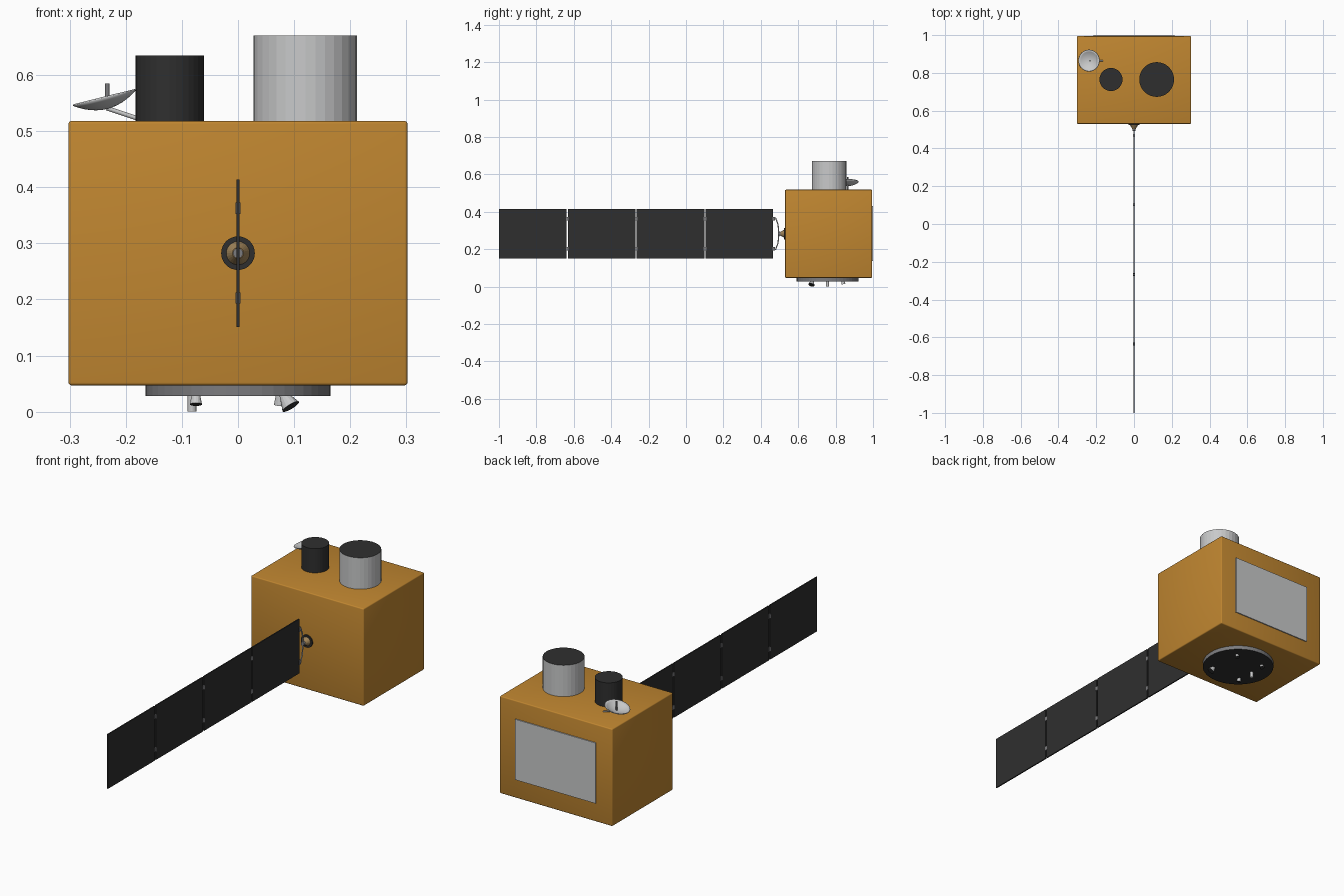
import bpy, bmesh, math
from mathutils import Vector

cube = bpy.data.objects.get("Cube")
if cube:
    bpy.data.objects.remove(cube, do_unlink=True)


def material(name, r, g, b):
    m = bpy.data.materials.new(name)
    m.use_nodes = True
    m.diffuse_color = (r, g, b, 1)
    m.node_tree.nodes["Principled BSDF"].inputs["Base Color"].default_value = (r, g, b, 1)
    return m


GOLD = material("gold foil", 0.53, 0.24, 0.03)
BLACK = material("black", 0.028, 0.028, 0.028)
SILVER = material("silver", 0.58, 0.585, 0.59)
GREY = material("mid grey", 0.2, 0.2, 0.21)
TAN = material("tan metal", 0.35, 0.23, 0.1)


def finish(name, bm, *mats):
    bmesh.ops.recalc_face_normals(bm, faces=bm.faces)
    mesh = bpy.data.meshes.new(name)
    bm.to_mesh(mesh)
    bm.free()
    for m in mats:
        mesh.materials.append(m)
    ob = bpy.data.objects.new(name, mesh)
    bpy.context.collection.objects.link(ob)
    return ob


def smooth(ob):
    bpy.ops.object.select_all(action='DESELECT')
    ob.select_set(True)
    bpy.context.view_layer.objects.active = ob
    bpy.ops.object.shade_smooth_by_angle(angle=math.radians(40))


def box(name, lo, hi, mat, bevel=0):
    lo, hi = Vector(lo), Vector(hi)
    bm = bmesh.new()
    bmesh.ops.create_cube(bm, size=1)
    bmesh.ops.scale(bm, vec=hi - lo, verts=bm.verts)
    bmesh.ops.translate(bm, vec=(lo + hi) / 2, verts=bm.verts)
    if bevel:
        bmesh.ops.bevel(bm, geom=bm.edges[:], offset=bevel, segments=3,
                        profile=0.5, affect='EDGES')
    return finish(name, bm, mat)


def rod(name, a, b, r1, r2, mat, end_mat=None, sides=16):
    """Cylinder or cone from a to b; the end at b may have its own colour."""
    a, b = Vector(a), Vector(b)
    axis = b - a
    bm = bmesh.new()
    bmesh.ops.create_cone(bm, cap_ends=True, segments=sides, radius1=r1,
                          radius2=r2, depth=axis.length)
    for f in bm.faces:
        if f.calc_center_median().z > axis.length * 0.49:
            f.material_index = 1 if end_mat else 0
    turn = axis.to_track_quat('Z', 'Y').to_matrix()
    bmesh.ops.rotate(bm, matrix=turn, verts=bm.verts)
    bmesh.ops.translate(bm, vec=(a + b) / 2, verts=bm.verts)
    ob = finish(name, bm, *([mat, end_mat] if end_mat else [mat]))
    return ob


# Main body and rear radiator
smooth(box("body", (-0.302, 0.53, 0.047), (0.302, 0.995, 0.518), GOLD, 0.005))
box("rear_radiator", (-0.215, 0.99, 0.137), (0.215, 1.0, 0.43), SILVER)

# Instrument barrels on top
rod("large_barrel", (0.12, 0.765, 0.515), (0.12, 0.765, 0.67), 0.092, 0.092,
    SILVER, BLACK, 32)
rod("small_barrel", (-0.122, 0.765, 0.515), (-0.122, 0.765, 0.635), 0.061, 0.061,
    BLACK, sides=32)

# Dish antenna with feed and support strut
bm = bmesh.new()
R, DEPTH, STEPS = 0.058, 0.02, 6
verts = [bm.verts.new((R * i / STEPS, 0, DEPTH * ((i / STEPS) ** 2 - 1)))
         for i in range(STEPS + 1)]
edges = [bm.edges.new(pair) for pair in zip(verts, verts[1:])]
bmesh.ops.spin(bm, geom=verts + edges, cent=(0, 0, 0), axis=(0, 0, 1),
               angle=math.tau, steps=32)
bmesh.ops.remove_doubles(bm, verts=bm.verts, dist=0.0001)
dish = finish("dish", bm, SILVER)
dish.location = (-0.238, 0.865, 0.559)
dish.rotation_euler.y = math.radians(-14)
shell = dish.modifiers.new("shell", 'SOLIDIFY')
shell.thickness = 0.003
smooth(dish)
rod("dish_feed", (-0.233, 0.865, 0.54), (-0.233, 0.865, 0.585), 0.004, 0.004, GREY)
rod("dish_strut", (-0.234, 0.865, 0.541), (-0.165, 0.865, 0.518), 0.004, 0.004, SILVER)

# Round base plate under the body
rod("base_plate", (0, 0.757, 0.048), (0, 0.757, 0.028), 0.165, 0.165, GREY, BLACK, 48)
rod("base_pin", (-0.082, 0.757, 0.03), (-0.082, 0.757, 0), 0.008, 0.008, SILVER)

# Four thruster nozzles, one of them larger and tilted outward
for sx in (-1, 1):
    for sy in (-1, 1):
        x, y = sx * 0.075, 0.757 + sy * 0.08
        if sx > 0 and sy < 0:
            rod("main_nozzle", (0.08, y, 0.032), (0.094, y - 0.007, 0.009),
                0.007, 0.017, SILVER, BLACK)
        else:
            rod("nozzle", (x, y, 0.032), (x, y + sy * 0.005, 0.013),
                0.007, 0.011, SILVER, BLACK)

# Solar wing: four panels joined by pairs of hinges
PITCH, LENGTH, MID = 0.3683, 0.361, 0.2825
for i in range(4):
    y = -1 + PITCH * i
    box("solar_panel", (-0.003, y, 0.151), (0.003, y + LENGTH, 0.414), BLACK)
    for s in (-1, 1):
        z = MID + s * 0.08
        gap = y + LENGTH + 0.0037
        box("panel_hinge", (-0.0045, gap - 0.007, z - 0.01),
            (0.0045, gap + 0.007, z + 0.01), GREY)

# Yoke bars and rotating mount between wing and body
for s in (-1, 1):
    rod("yoke_tip", (0, 0.478, MID + s * 0.087), (0, 0.492, MID + s * 0.05),
        0.003, 0.003, SILVER, sides=8)
    rod("yoke_bar", (0, 0.492, MID + s * 0.05), (0, 0.497, MID),
        0.003, 0.003, SILVER, sides=8)
rod("mount_shaft", (0, 0.493, MID), (0, 0.525, MID), 0.009, 0.009, GREY)
rod("mount_cone", (0, 0.504, MID), (0, 0.526, MID), 0.01, 0.022, TAN, sides=24)
rod("mount_ring", (0, 0.524, MID), (0, 0.532, MID), 0.03, 0.03, BLACK, sides=32)
